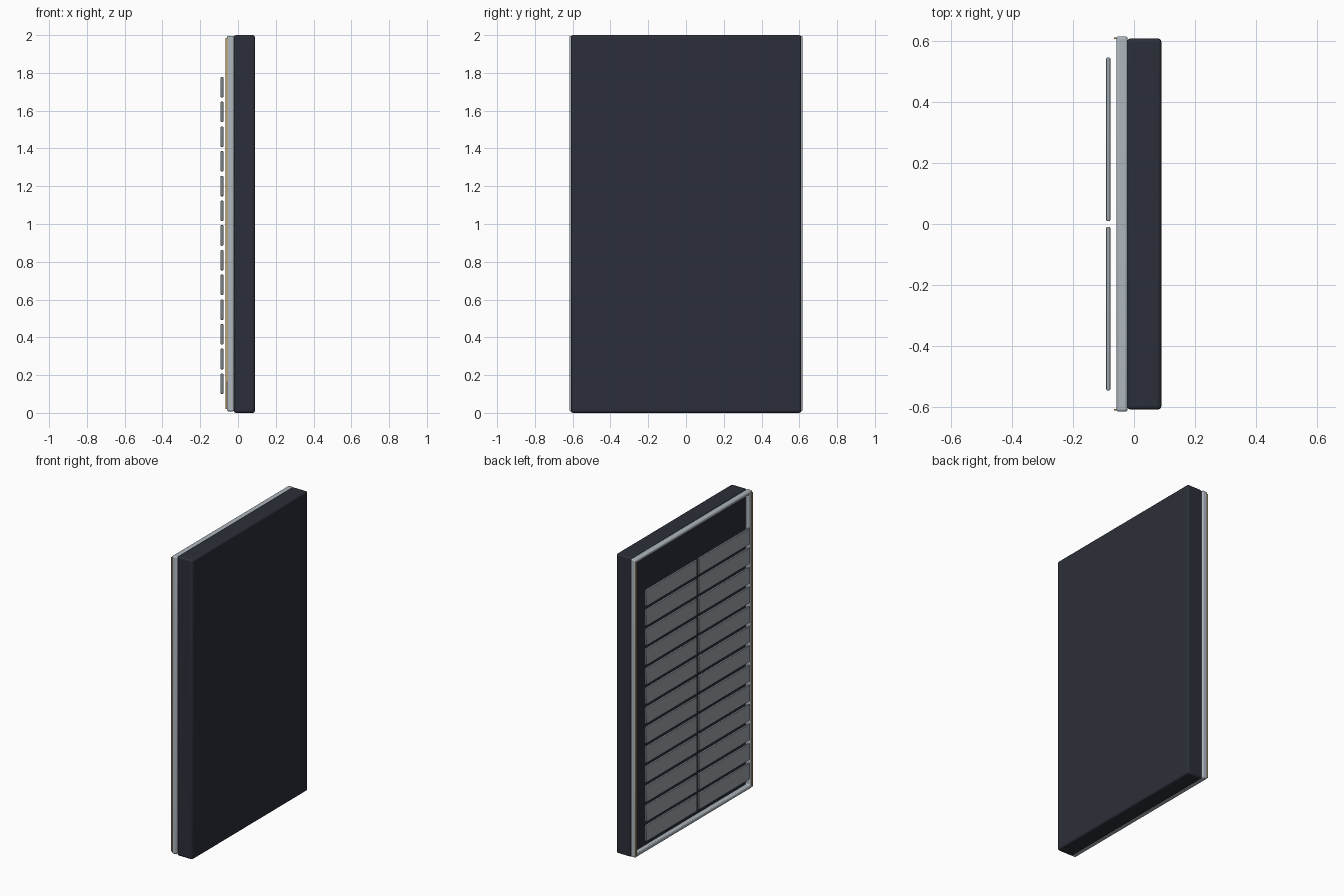
import bpy, bmesh

if "Cube" in bpy.data.objects:
    bpy.data.objects.remove(bpy.data.objects["Cube"])

def material(name, rgb):
    m = bpy.data.materials.new(name)
    m.diffuse_color = (*rgb, 1)
    m.use_nodes = True
    m.node_tree.nodes["Principled BSDF"].inputs["Base Color"].default_value = m.diffuse_color
    return m

DARK = material("dark_shell", (0.024, 0.028, 0.04))
STEEL = material("steel", (0.42, 0.47, 0.51))
TILE = material("tile_grey", (0.33, 0.37, 0.40))
GOLD = material("gold", (0.55, 0.36, 0.12))

def finish(name, bm, mat, bevel, segments):
    bmesh.ops.recalc_face_normals(bm, faces=bm.faces)
    me = bpy.data.meshes.new(name)
    bm.to_mesh(me)
    bm.free()
    ob = bpy.data.objects.new(name, me)
    bpy.context.collection.objects.link(ob)
    me.materials.append(mat)
    if bevel:
        mod = ob.modifiers.new("bevel", 'BEVEL')
        mod.width, mod.segments = bevel, segments
        bpy.ops.object.select_all(action='DESELECT')
        ob.select_set(True)
        bpy.context.view_layer.objects.active = ob
        bpy.ops.object.shade_smooth_by_angle(angle=0.7)
    return ob

def box(name, x, y, z, mat, bevel=0, segments=3):
    bm = bmesh.new()
    bmesh.ops.create_cube(bm, size=1)
    for v in bm.verts:
        v.co = [(a + b) / 2 + c * (b - a) for (a, b), c in zip((x, y, z), v.co)]
    return finish(name, bm, mat, bevel, segments)

def ring(name, x, half_y, z, width, mat, bevel):
    # rectangular picture-frame ring facing along x
    bm = bmesh.new()
    loops = []
    for xx, w in ((x[0], 0), (x[1], 0), (x[1], width), (x[0], width)):
        h, a, b = half_y - w, z[0] + w, z[1] - w
        loops.append([bm.verts.new((xx, *p)) for p in ((-h, a), (h, a), (h, b), (-h, b))])
    for i in range(4):
        p, q = loops[i], loops[(i + 1) % 4]
        for j in range(4):
            k = (j + 1) % 4
            bm.faces.new((p[j], p[k], q[k], q[j]))
    return finish(name, bm, mat, bevel, 3)

# Main slab
box("main_panel", (-0.023, 0.09), (-0.61, 0.61), (0, 2), DARK, 0.012)

# Rim around the back of the slab
ring("back_rim", (-0.058, -0.021), 0.617, (0.008, 1.996), 0.024, STEEL, 0.008)

# Thin gold trim on both long edges of the rim
for side, s in (("left", -1), ("right", 1)):
    box("gold_trim_" + side, (-0.065, -0.054), sorted((s * 0.609, s * 0.613)),
        (0.02, 1.985), GOLD)

# Two columns of floating back tiles
ROWS, PITCH = 13, 0.1308
for r in range(ROWS):
    z0 = 0.1 + r * PITCH
    for s in (-1, 1):
        box(f"back_tile_{r + 1}_{'left' if s < 0 else 'right'}", (-0.0915, -0.078),
            sorted((s * 0.01, s * 0.547)), (z0, z0 + 0.109), TILE, 0.003, 2)
